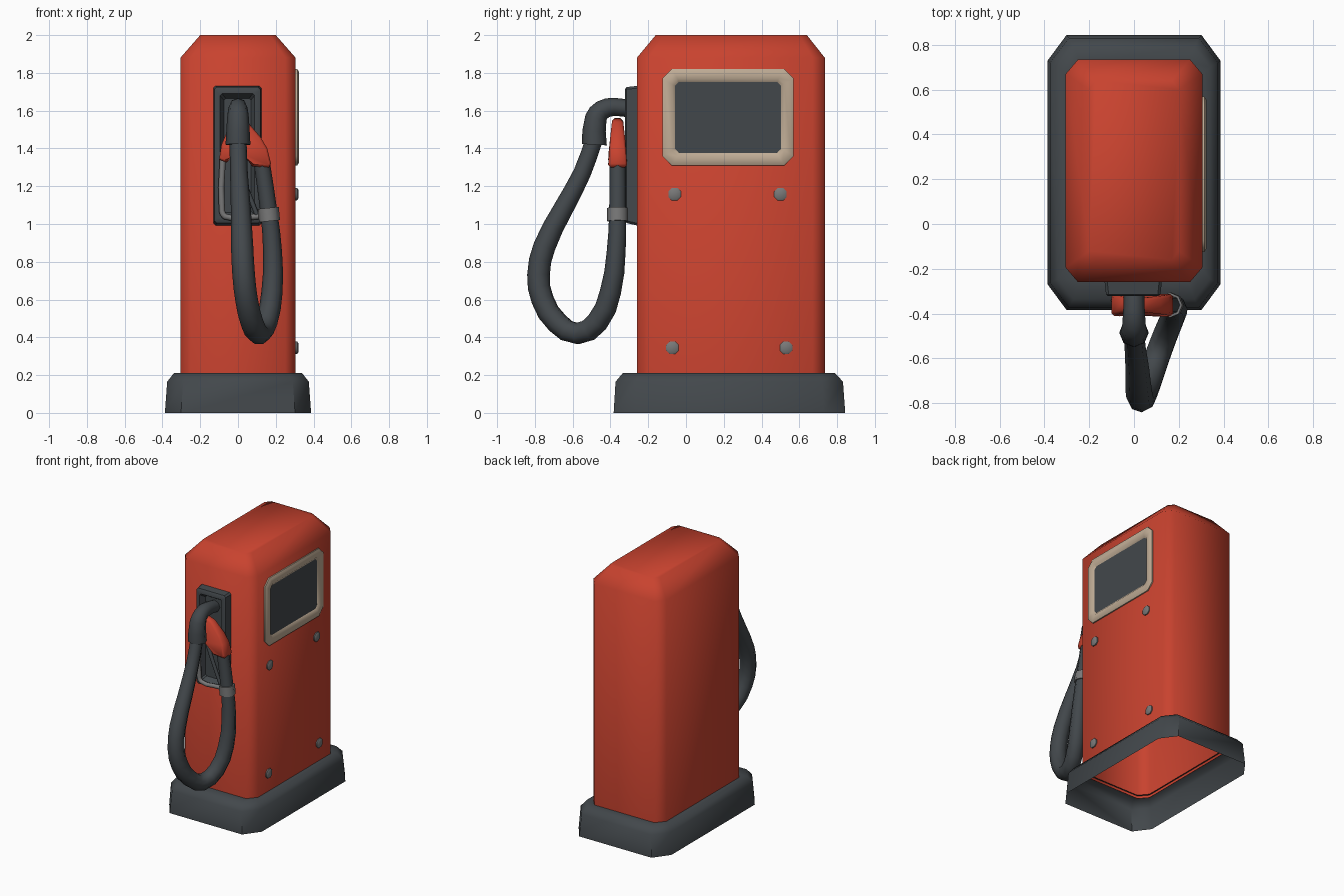
import bpy, bmesh, math
from mathutils import Vector


def material(name, rgb):
    m = bpy.data.materials.new(name)
    m.diffuse_color = (*rgb, 1)
    return m


RED = material("red paint", (0.58, 0.055, 0.028))
DARK = material("dark rubber", (0.055, 0.064, 0.071))
CREAM = material("cream trim", (0.52, 0.41, 0.30))
GREY = material("grey metal", (0.19, 0.19, 0.19))


def finish(name, bm, mat, angle=50):
    bmesh.ops.recalc_face_normals(bm, faces=bm.faces)
    me = bpy.data.meshes.new(name)
    bm.to_mesh(me)
    bm.free()
    me.materials.append(mat)
    ob = bpy.data.objects.new(name, me)
    bpy.context.collection.objects.link(ob)
    bpy.ops.object.select_all(action='DESELECT')
    ob.select_set(True)
    bpy.context.view_layer.objects.active = ob
    bpy.ops.object.shade_smooth_by_angle(angle=math.radians(angle))
    return ob


def octagon(u0, u1, v0, v1, cu, cv):
    """Rectangle with cut corners."""
    return [(u0 + cu, v0), (u1 - cu, v0), (u1, v0 + cv), (u1, v1 - cv),
            (u1 - cu, v1), (u0 + cu, v1), (u0, v1 - cv), (u0, v0 + cv)]


def loft(name, rings, place, mat, cap=True, angle=50):
    """Skin octagon rings (u0, u1, v0, v1, cut_u, cut_v, w)."""
    bm = bmesh.new()
    loops = [[bm.verts.new(place(u, v, r[6])) for u, v in octagon(*r[:6])] for r in rings]
    for a, b in zip(loops, loops[1:]):
        for i in range(8):
            j = (i + 1) % 8
            bm.faces.new((a[i], a[j], b[j], b[i]))
    if cap:
        bm.faces.new(loops[-1])
    return finish(name, bm, mat, angle)


def tube(name, points, mat, res=2):
    """Smooth tube through (x, y, z, radius) points."""
    cu = bpy.data.curves.new(name, 'CURVE')
    cu.dimensions = '3D'
    cu.bevel_depth = 1.0
    cu.bevel_resolution = 2
    cu.resolution_u = res
    cu.use_fill_caps = True
    sp = cu.splines.new('BEZIER')
    sp.bezier_points.add(len(points) - 1)
    for bp, (x, y, z, r) in zip(sp.bezier_points, points):
        bp.co = (x, y, z)
        bp.radius = r
        bp.handle_left_type = bp.handle_right_type = 'AUTO'
    tmp = bpy.data.objects.new(name + "_path", cu)
    bpy.context.collection.objects.link(tmp)
    bpy.context.view_layer.update()
    me = bpy.data.meshes.new_from_object(tmp.evaluated_get(bpy.context.evaluated_depsgraph_get()))
    bpy.data.objects.remove(tmp)
    bm = bmesh.new()
    bm.from_mesh(me)
    bpy.data.meshes.remove(me)
    bmesh.ops.remove_doubles(bm, verts=bm.verts, dist=0.0005)
    for f in bm.faces:
        f.material_index = 0
    return finish(name, bm, mat)


def up(u, v, w):
    return (u, v, w)


def front(u, v, w):
    return (u, w, v)


def side(u, v, w):
    return (w, u, v)


# cabinet, open underneath
loft("cabinet", [
    (-0.305, 0.305, -0.26, 0.735, 0.055, 0.065, 0.19),
    (-0.305, 0.305, -0.26, 0.735, 0.055, 0.065, 1.88),
    (-0.20, 0.20, -0.16, 0.64, 0.03, 0.04, 2.0)], up, RED)

# hollow plinth
loft("plinth", [
    (-0.387, 0.387, -0.383, 0.843, 0.085, 0.115, 0.0),
    (-0.375, 0.375, -0.373, 0.831, 0.085, 0.11, 0.165),
    (-0.34, 0.34, -0.335, 0.79, 0.07, 0.09, 0.21),
    (-0.295, 0.295, -0.25, 0.725, 0.055, 0.065, 0.21)], up, DARK, cap=False)

# display frame and screen on the right side
loft("display_frame", [
    (-0.125, 0.57, 1.31, 1.82, 0.05, 0.05, 0.30),
    (-0.125, 0.57, 1.31, 1.82, 0.05, 0.05, 0.314),
    (-0.11, 0.555, 1.325, 1.805, 0.045, 0.045, 0.323),
    (-0.075, 0.52, 1.36, 1.77, 0.03, 0.03, 0.323),
    (-0.057, 0.502, 1.378, 1.75, 0.02, 0.02, 0.308)], side, CREAM, cap=False)
loft("display_screen", [
    (-0.065, 0.51, 1.37, 1.757, 0.02, 0.02, 0.304),
    (-0.065, 0.51, 1.37, 1.757, 0.02, 0.02, 0.309)], side, DARK)

# panel bolts
for i, (y, z) in enumerate([(-0.06, 1.158), (0.50, 1.158), (-0.072, 0.345), (0.53, 0.345)]):
    c = 0.018
    loft(f"panel_bolt_{i + 1}", [
        (y - 0.033, y + 0.033, z - 0.033, z + 0.033, c, c, 0.295),
        (y - 0.033, y + 0.033, z - 0.033, z + 0.033, c, c, 0.313),
        (y - 0.024, y + 0.024, z - 0.024, z + 0.024, 0.013, 0.013, 0.319)], side, GREY)

# nozzle holder with recessed middle
loft("nozzle_holder", [
    (-0.132, 0.125, 0.99, 1.732, 0.012, 0.012, -0.25),
    (-0.125, 0.118, 1.005, 1.725, 0.012, 0.012, -0.315),
    (-0.115, 0.108, 1.015, 1.715, 0.012, 0.012, -0.322),
    (-0.095, 0.088, 1.035, 1.69, 0.01, 0.01, -0.322),
    (-0.075, 0.068, 1.06, 1.665, 0.01, 0.01, -0.28)], front, DARK, angle=35)

# red nozzle body: front outline, thinner towards the top
outline = [(-0.10, 1.34), (-0.088, 1.42), (-0.045, 1.52), (0.0, 1.56), (0.05, 1.54),
           (0.12, 1.46), (0.155, 1.40), (0.175, 1.32), (0.165, 1.30), (0.075, 1.305),
           (0.05, 1.36), (0.0, 1.40), (-0.045, 1.36), (-0.06, 1.325)]
bm = bmesh.new()
rows = []
for s in (-1, 1):
    rows.append([bm.verts.new((x, -0.362 + s * (0.05 - 0.022 * max(0, z - 1.36) / 0.2), z))
                 for x, z in outline])
n = len(outline)
for i in range(n):
    j = (i + 1) % n
    bm.faces.new((rows[0][i], rows[0][j], rows[1][j], rows[1][i]))
caps = [bm.faces.new(rows[0]), bm.faces.new(rows[1])]
rim = list({e for f in caps for e in f.edges})
bmesh.ops.bevel(bm, geom=rim, offset=0.012, segments=1, affect='EDGES')
finish("nozzle_body", bm, RED)

# hose loop
tube("hose", [
    (0.125, -0.362, 1.33, 0.043), (0.165, -0.362, 1.05, 0.045), (0.183, -0.37, 0.85, 0.05),
    (0.18, -0.40, 0.64, 0.056), (0.15, -0.47, 0.48, 0.059), (0.11, -0.575, 0.42, 0.06),
    (0.075, -0.68, 0.475, 0.06), (0.045, -0.76, 0.60, 0.06), (0.03, -0.781, 0.73, 0.06),
    (0.022, -0.75, 0.88, 0.059), (0.015, -0.65, 1.08, 0.053), (0.005, -0.55, 1.27, 0.047),
    (0.0, -0.485, 1.45, 0.045)], DARK)

# elbow sleeve where the hose enters the holder
tube("hose_elbow", [
    (0, -0.485, 1.42, 0.066), (0, -0.477, 1.56, 0.058), (0, -0.445, 1.603, 0.052),
    (0, -0.38, 1.62, 0.048), (0, -0.28, 1.605, 0.045)], DARK)

# metal collar, trigger guard and trigger
tube("hose_collar", [(0.16, -0.362, 1.085, 0.056), (0.167, -0.362, 1.015, 0.056)], GREY, 1)
tube("trigger_guard", [
    (0.15, -0.345, 1.045, 0.016), (0.03, -0.34, 1.035, 0.016), (-0.07, -0.34, 1.04, 0.016),
    (-0.085, -0.34, 1.07, 0.016), (-0.08, -0.345, 1.35, 0.016)], GREY)
tube("trigger", [(-0.03, -0.345, 1.38, 0.014), (0.04, -0.345, 1.2, 0.013),
                 (0.10, -0.345, 1.05, 0.012)], DARK)
